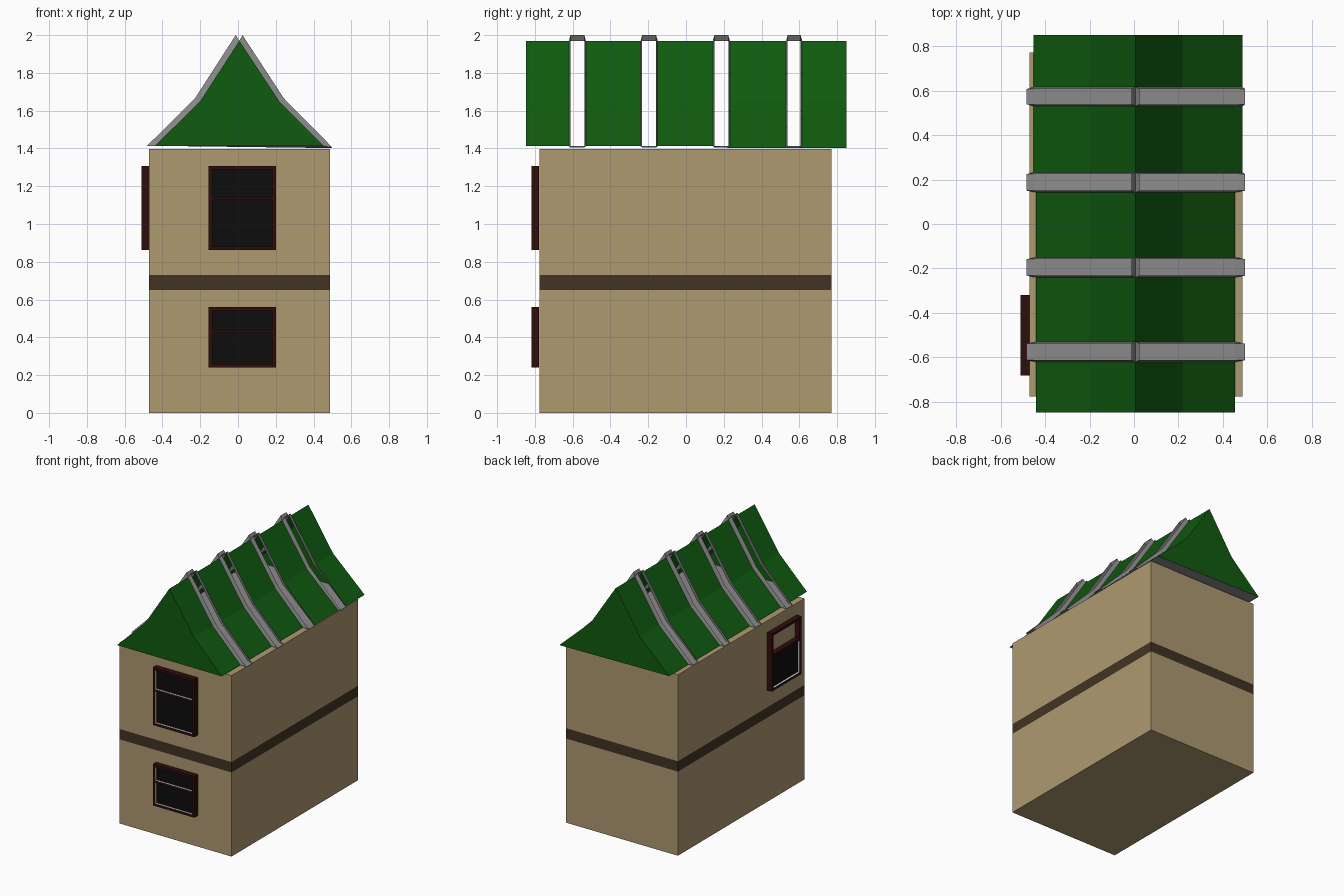
import bpy, bmesh
from mathutils import Vector, Matrix

cube = bpy.data.objects.get("Cube")
if cube:
    bpy.data.objects.remove(cube, do_unlink=True)


def material(name, r, g, b):
    m = bpy.data.materials.new(name)
    m.use_nodes = True
    m.diffuse_color = (r, g, b, 1)
    m.node_tree.nodes["Principled BSDF"].inputs["Base Color"].default_value = (r, g, b, 1)
    return m


PLASTER = material("tan plaster", .42, .32, .16)
BAND = material("dark brown band", .053, .034, .017)
GREEN = material("green roofing", .005, .105, .005)
GREY = material("grey trim", .255, .255, .255)
FRAME = material("dark red wood", .028, .004, .004)
GLASS = material("black glass", .004, .004, .004)
LINING = material("pale lining", .75, .75, .75)


def finish(bm, name, mats):
    mesh = bpy.data.meshes.new(name)
    bm.to_mesh(mesh)
    bm.free()
    for m in mats:
        mesh.materials.append(m)
    obj = bpy.data.objects.new(name, mesh)
    bpy.context.collection.objects.link(obj)
    return obj


def add_box(bm, lo, hi):
    lo, hi = Vector(lo), Vector(hi)
    mat = Matrix.Translation((lo + hi) / 2) @ Matrix.Diagonal((*(hi - lo), 1))
    return bmesh.ops.create_cube(bm, size=1, matrix=mat)["verts"]


# Walls, cut at the band and coloured by height
BAND_LOW, BAND_HIGH = .65, .73
bm = bmesh.new()
add_box(bm, (-.47, -.775, 0), (.487, .77, 1.398))
for z in (BAND_LOW, BAND_HIGH):
    bmesh.ops.bisect_plane(bm, geom=bm.verts[:] + bm.edges[:] + bm.faces[:],
                           plane_co=(0, 0, z), plane_no=(0, 0, 1))
for f in bm.faces:
    f.material_index = int(BAND_LOW < f.calc_center_median().z < BAND_HIGH)
finish(bm, "walls", [PLASTER, BAND])


# Windows: u runs across, v up, d outwards from the wall
def window(name, u0, u1, v0, v1, vm, place, top_glass=True):
    w, bar, depth = .02, .008, .042
    bm = bmesh.new()
    for a, b in ((v0, vm), (vm, v1)):
        add_box(bm, (u0, 0, a), (u0 + w, depth, b))
        add_box(bm, (u1 - w, 0, a), (u1, depth, b))
    for a, b in ((v0, v0 + w), (vm - bar, vm + bar), (v1 - w, v1)):
        add_box(bm, (u0 + w, 0, a), (u1 - w, depth, b))
    bm.normal_update()
    limit = v1 if top_glass else vm
    for f in bm.faces:
        c = f.calc_center_median()
        inner = u0 + .01 < c.x < u1 - .01 and v0 + .01 < c.z < limit - .01
        f.material_index = int(inner and abs(f.normal.y) < .5)
    bm.transform(place)
    bmesh.ops.recalc_face_normals(bm, faces=bm.faces[:])
    finish(bm, name + "_frame", [FRAME, LINING])

    bm = bmesh.new()
    add_box(bm, (u0 + w, .018, v0 + w), (u1 - w, .026, limit - (w if top_glass else 0)))
    bm.transform(place)
    bmesh.ops.recalc_face_normals(bm, faces=bm.faces[:])
    finish(bm, name + "_glass", [GLASS])


front = Matrix(((1, 0, 0, 0), (0, -1, 0, -.777), (0, 0, 1, 0), (0, 0, 0, 1)))
side = Matrix(((0, -1, 0, -.468), (1, 0, 0, 0), (0, 0, 1, 0), (0, 0, 0, 1)))
window("lower_front_window", -.155, .2, .24, .56, .43, front)
window("upper_front_window", -.155, .2, .862, 1.308, 1.135, front)
window("upper_side_window", -.68, -.32, .862, 1.308, 1.135, side, top_glass=False)

# Hollow roof shell with open slots across it
GAPS = [(-.62, -.53), (-.24, -.15), (.142, .232), (.53, .615)]


def roof_section(y):
    drop = y > .2
    eave = (.488, 1.402) if drop else (.455, 1.412)
    left = (-.452 if drop else -.44, 1.414)
    return [left, (-.2, 1.65), (.007, 1.97), (.218, 1.65), eave]


stations = [-.848] + [y for gap in GAPS for y in gap] + [.85]
bm = bmesh.new()
rings = [[bm.verts.new((x, y, z)) for x, z in roof_section(y)] for y in stations]
for i, (a, b) in enumerate(zip(rings, rings[1:])):
    if i % 2 == 0:
        for k in range(4):
            bm.faces.new((a[k], a[k + 1], b[k + 1], b[k]))
    bm.faces.new((a[4], a[0], b[0], b[4])).material_index = 1
bm.faces.new(rings[0])
bm.faces.new(rings[-1])
bmesh.ops.recalc_face_normals(bm, faces=bm.faces[:])
finish(bm, "roof", [GREEN, GREY])

# Raised rims round each slot, one on either slope
OUTER_LEFT = [(-.483, 1.412), (-.228, 1.665), (-.012, 2)]
OUTER_RIGHT = [(.5, 1.405), (.243, 1.665), (.024, 2)]
bm = bmesh.new()
for y0, y1 in GAPS:
    for right, outer in ((False, OUTER_LEFT), (True, OUTER_RIGHT)):
        rows = []
        for y, lean in ((y0, .008), (y1, -.008)):
            section = roof_section(y)
            inner = section[:1:-1] if right else section[:3]
            rows.append(([bm.verts.new((x, y, z)) for x, z in inner],
                         [bm.verts.new((x, y + lean, z)) for x, z in outer]))
        for base, top in rows:
            for k in range(2):
                bm.faces.new((base[k], base[k + 1], top[k + 1], top[k]))
        (b0, t0), (b1, t1) = rows
        for k in (0, 2):
            bm.faces.new((b0[k], t0[k], t1[k], b1[k]))
bmesh.ops.recalc_face_normals(bm, faces=bm.faces[:])
finish(bm, "roof_slot_rims", [GREY])
